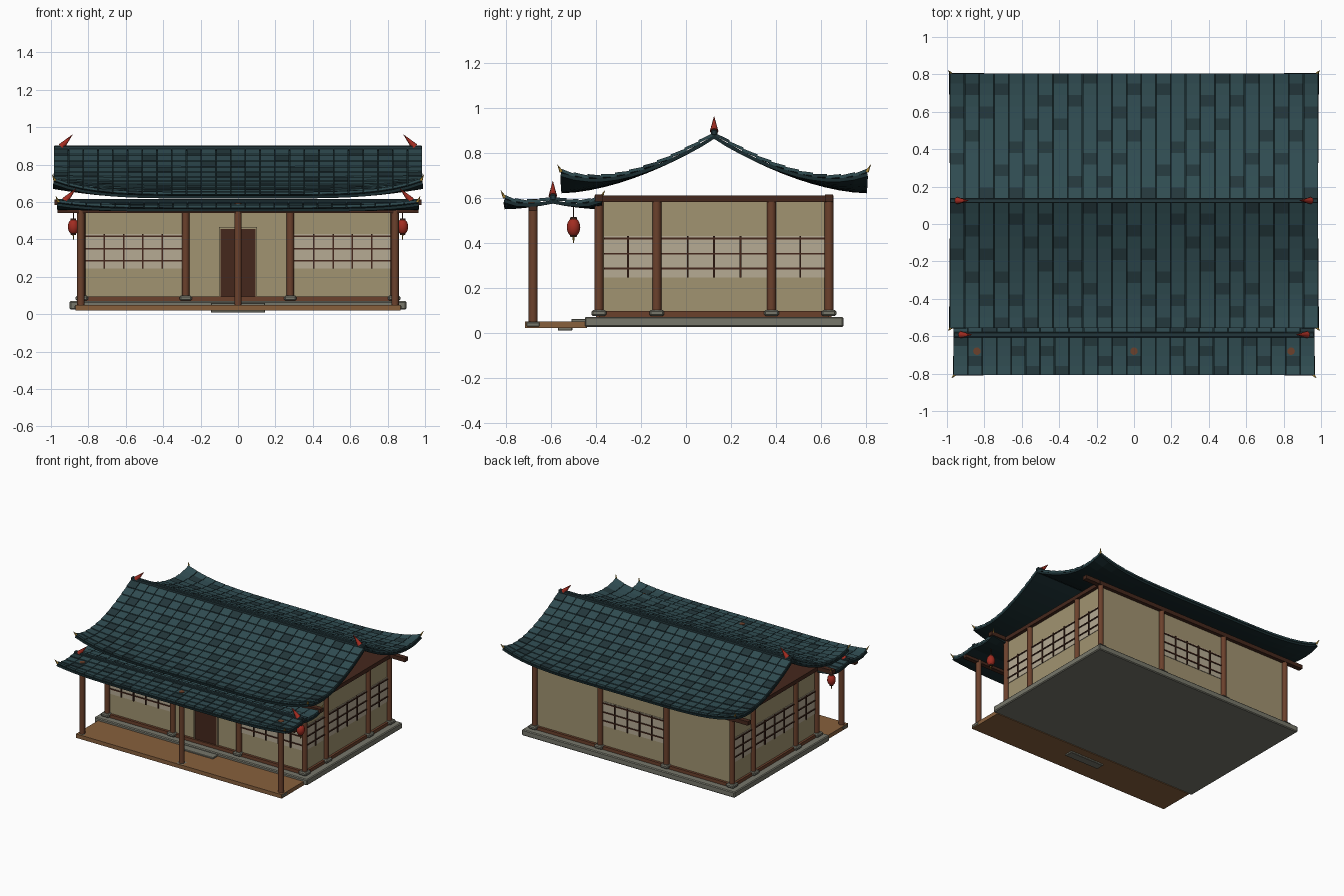
import bpy, bmesh, math
from mathutils import Vector

if "Cube" in bpy.data.objects:
    bpy.data.objects.remove(bpy.data.objects["Cube"])


def mat(name, hexcol):
    lin = [(int(hexcol[i:i + 2], 16) / 255) ** 2.2 for i in (0, 2, 4)]
    m = bpy.data.materials.new(name)
    m.diffuse_color = (*lin, 1)
    m.use_nodes = True
    m.node_tree.nodes["Principled BSDF"].inputs["Base Color"].default_value = m.diffuse_color
    return m


PLASTER, PAPER = mat("plaster", "A09270"), mat("paper", "B4A992")
WOOD, DARK = mat("wood", "6B4330"), mat("dark_wood", "472C22")
PLANK, STONE = mat("planks", "86603F"), mat("stone", "76766A")
TILE, TILE2 = mat("tile", "334D52"), mat("tile_dark", "283A3E")
UNDER, RED = mat("roof_underside", "1E2E31"), mat("red", "A03026")
GOLD = mat("gold", "B8923E")


def finish(name, bm, *mats):
    me = bpy.data.meshes.new(name)
    bm.to_mesh(me)
    bm.free()
    ob = bpy.data.objects.new(name, me)
    bpy.context.collection.objects.link(ob)
    for m in mats:
        me.materials.append(m)
    return ob


def box(name, x0, x1, y0, y1, z0, z1, m, bevel=0):
    bm = bmesh.new()
    bmesh.ops.create_cube(bm, size=1)
    for v in bm.verts:
        v.co = ((x0 + x1) / 2 + v.co.x * (x1 - x0), (y0 + y1) / 2 + v.co.y * (y1 - y0),
                (z0 + z1) / 2 + v.co.z * (z1 - z0))
    if bevel:
        bmesh.ops.bevel(bm, geom=bm.edges[:], offset=bevel, segments=1, affect='EDGES')
    return finish(name, bm, m)


def rod(name, p, q, r1, r2, m, n=12):
    p, q = Vector(p), Vector(q)
    bm = bmesh.new()
    bmesh.ops.create_cone(bm, cap_ends=True, segments=n, radius1=r1, radius2=r2, depth=(q - p).length)
    bmesh.ops.rotate(bm, verts=bm.verts, matrix=(q - p).to_track_quat('Z', 'Y').to_matrix())
    bmesh.ops.translate(bm, verts=bm.verts, vec=(p + q) / 2)
    for f in bm.faces:
        f.smooth = len(f.verts) == 4
    for e in bm.edges:
        e.smooth = all(f.smooth for f in e.link_faces)
    return finish(name, bm, m)


def post(name, x, y, z0, z1):
    box(name + "_base", x - .033, x + .033, y - .033, y + .033, z0 - .002, z0 + .025, STONE, .007)
    rod(name, (x, y, z0 + .02), (x, y, z1), .02, .02, WOOD, 16)


# Curved gable roof: deck, overlapping tiles, ridge, finials and corner tips
def roof(name, yc, half, ridge, eave, X, lift, cols, rows):
    def surf(x, u):
        t = abs(u)
        z = eave + (ridge - eave) * max(0, 1 - t) ** 1.7
        return Vector((x, yc + u * half, z + lift * t ** 3.5 * (abs(x) / X) ** 5))

    bm = bmesh.new()
    bmesh.ops.create_grid(bm, x_segments=cols, y_segments=rows * 2, size=1)
    for v in bm.verts:
        v.co = surf(v.co.x * X, v.co.y) - Vector((0, 0, .008))
    deck = finish(name + "_deck", bm, UNDER)
    s = deck.modifiers.new("thickness", 'SOLIDIFY')
    s.thickness, s.offset = .016, -1

    bm = bmesh.new()
    w = 2 * X / cols
    for side in (-1, 1):
        for i in range(cols):
            for j in range(rows):
                x0, x1 = -X + i * w + .002, -X + (i + 1) * w - .002
                t0, t1 = j / rows, min(1, (j + 1.12) / rows)
                vs = []
                for dz in (-.010, .004):
                    for x, t, k in ((x0, t0, 0), (x1, t0, 0), (x1, t1, .007), (x0, t1, .007)):
                        vs.append(bm.verts.new(surf(x, t * side) + Vector((0, 0, dz + k))))
                for q in ((3, 2, 1, 0), (4, 5, 6, 7), (0, 1, 5, 4), (1, 2, 6, 5), (2, 3, 7, 6), (3, 0, 4, 7)):
                    f = bm.faces.new([vs[n] for n in q])
                    f.material_index = int((i * 5 + j * 3 + (side > 0) * 2) % 11 < 2)
    bmesh.ops.recalc_face_normals(bm, faces=bm.faces)
    finish(name + "_tiles", bm, TILE, TILE2)

    box(name + "_ridge", -X, X, yc - .014, yc + .014, ridge - .01, ridge + .018, TILE2, .005)
    for sx in (-1, 1):
        rod(name + "_finial", (sx * (X - .04), yc, ridge + .01), (sx * (X - .1), yc, ridge + .075), .019, .001, RED, 8)
        for u in (-1, 1):
            c = surf(sx * (X - .006), u)
            rod(name + "_corner_tip", c, c + Vector((sx * .014, u * .016, .03)), .008, .001, GOLD, 8)


roof("main_roof", .125, .68, .885, .643, .985, .075, 25, 11)
roof("porch_roof", -.592, .215, .597, .572, .966, .03, 25, 4)

# Stone base, porch deck and steps
box("foundation", -.9, .9, -.45, .7, .025, .07, STONE, .006)
box("porch_deck", -.87, .87, -.715, -.44, .02, .05, PLANK)
box("lower_step", -.145, .145, -.57, -.505, .008, .03, STONE, .003)
box("upper_step", -.145, .145, -.51, -.44, .04, .06, STONE, .003)

# Walls, ceiling plate and beams
XW, YF, YB = .835, -.387, .635
box("walls", -.83, .83, -.38, .628, .068, .585, PLASTER)
box("ceiling_plate", -.855, .855, -.407, .655, .58, .61, DARK)
for y in (YF, YB):
    box("eave_purlin", -.98, .98, y - .018, y + .018, .583, .613, DARK)
    box("sill_beam", -XW, XW, y - .012, y + .012, .07, .095, WOOD)
for x in (-XW, XW):
    box("side_sill_beam", x - .012, x + .012, YF, YB, .07, .095, WOOD)
box("porch_purlin", -.965, .965, -.697, -.665, .54, .562, DARK)

# Posts
for x in (-XW, -.28, .28, XW):
    post("front_post", x, YF, .075, .585)
    post("back_post", x, YB, .075, .585)
for y in (-.13, .38):
    for x in (-XW, XW):
        post("side_post", x, y, .075, .585)
for x in (-.84, 0, .84):
    post("porch_post", x, -.68, .025, .594)


# Box lying on a wall: u runs along the wall, d is how far it stands out
def on_wall(name, wall, u0, u1, z0, z1, d, m):
    if wall in ("front", "back"):
        s, face = (-1, -.38) if wall == "front" else (1, .628)
        a, b = sorted((face - s * .01, face + s * d))
        return box(name, u0, u1, a, b, z0, z1, m)
    s = 1 if wall == "right" else -1
    a, b = sorted((s * .82, s * (.83 + d)))
    return box(name, a, b, u0, u1, z0, z1, m)


def window(wall, u0, u1, bars):
    on_wall(wall + "_window", wall, u0, u1, .245, .43, .004, PAPER)
    for z in (.285, .35, .418):
        on_wall(wall + "_lattice_rail", wall, u0, u1, z - .004, z + .004, .01, DARK)
    for k in range(bars):
        u = u0 + (u1 - u0) * (k + 1) / (bars + 1)
        on_wall(wall + "_lattice_bar", wall, u - .004, u + .004, .245, .43, .012, DARK)


# Windows
window("front", -.82, -.3, 4)
window("front", .3, .82, 4)
window("back", -.26, .26, 4)
for wall in ("left", "right"):
    window(wall, -.365, -.15, 1)
    window(wall, -.11, .36, 3)
    window(wall, .4, .615, 1)

# Double door with frame
for s in (-1, 1):
    a, b = sorted((s * .001, s * .093))
    on_wall("door_leaf", "front", a, b, .09, .455, .008, DARK)
    a, b = sorted((s * .094, s * .102))
    on_wall("door_jamb", "front", a, b, .09, .465, .012, PLASTER)
on_wall("door_lintel", "front", -.102, .102, .457, .467, .012, PLASTER)

# Lanterns
for x in (-.88, .88):
    y = -.5
    bm = bmesh.new()
    bmesh.ops.create_uvsphere(bm, u_segments=16, v_segments=10, radius=1)
    for v in bm.verts:
        v.co = (x + v.co.x * .03, y + v.co.y * .03, .468 + v.co.z * .042)
    for f in bm.faces:
        f.smooth = True
    finish("lantern_body", bm, RED)
    rod("lantern_cord", (x, y, .5), (x, y, .575), .003, .003, DARK, 6)
    rod("lantern_top_cap", (x, y, .5), (x, y, .513), .016, .014, DARK)
    rod("lantern_bottom_cap", (x, y, .424), (x, y, .436), .014, .016, DARK)
    rod("lantern_tassel", (x, y, .398), (x, y, .426), .002, .005, GOLD, 6)
